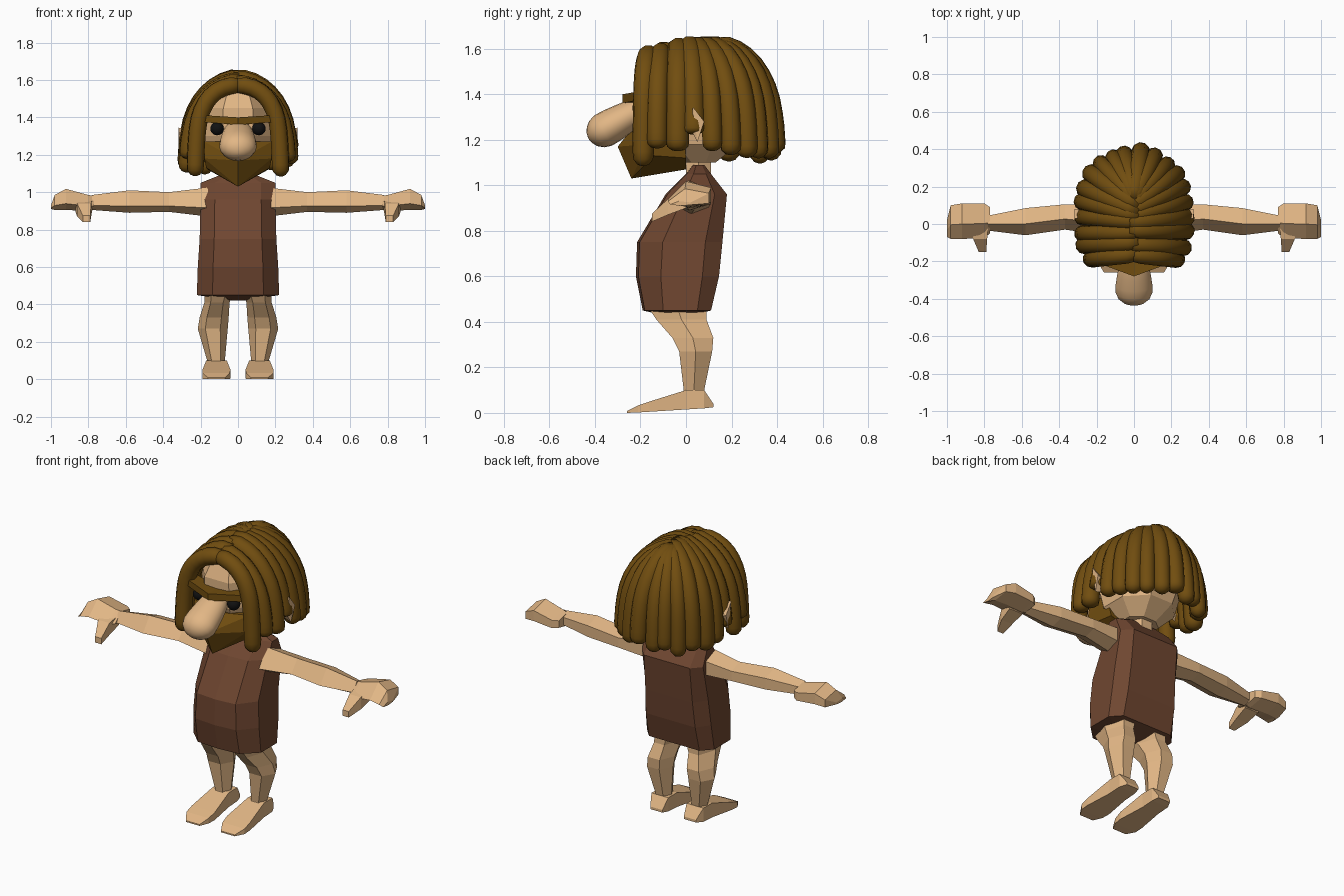
import bpy, bmesh, math, random
from mathutils import Vector

if "Cube" in bpy.data.objects:
    bpy.data.objects.remove(bpy.data.objects["Cube"])

random.seed(4)


def material(name, rgb):
    m = bpy.data.materials.new(name)
    m.diffuse_color = (*rgb, 1)
    m.use_nodes = True
    m.node_tree.nodes["Principled BSDF"].inputs["Base Color"].default_value = m.diffuse_color
    return m


SKIN = material("skin", (0.76, 0.47, 0.235))
HAIR = material("hair brown", (0.165, 0.075, 0.005))
HIDE = material("hide brown", (0.16, 0.062, 0.03))
BLACK = material("eye black", (0.006, 0.006, 0.006))


def finish(name, bm, mat, smooth=False):
    bmesh.ops.recalc_face_normals(bm, faces=bm.faces)
    me = bpy.data.meshes.new(name)
    bm.to_mesh(me)
    bm.free()
    me.materials.append(mat)
    for p in me.polygons:
        p.use_smooth = smooth
    ob = bpy.data.objects.new(name, me)
    bpy.context.collection.objects.link(ob)
    return ob


def loft(name, rings, mat, smooth=False, flip=False):
    """Skin a list of equal-length point rings and cap both ends."""
    bm = bmesh.new()
    s = -1 if flip else 1
    vs = [[bm.verts.new((s * p[0], p[1], p[2])) for p in r] for r in rings]
    n = len(rings[0])
    for a, b in zip(vs, vs[1:]):
        for i in range(n):
            j = (i + 1) % n
            bm.faces.new((a[i], a[j], b[j], b[i]))
    bm.faces.new(vs[0])
    bm.faces.new(vs[-1])
    return finish(name, bm, mat, smooth)


def hull(name, pts, mat, flip=False):
    bm = bmesh.new()
    for p in pts:
        bm.verts.new((-p[0] if flip else p[0], p[1], p[2]))
    res = bmesh.ops.convex_hull(bm, input=bm.verts)
    junk = {g for g in res["geom_interior"] if isinstance(g, bmesh.types.BMVert)}
    bmesh.ops.delete(bm, geom=list(junk), context='VERTS')
    return finish(name, bm, mat)


def ring(axis, pos, a0, a1, b0, b1, n, off=0.0):
    """n-sided section at pos on an axis, filling the box a0..a1, b0..b1."""
    ang = [2 * math.pi * (i + off) / n for i in range(n)]
    ca, sa = max(map(math.cos, ang)), max(map(math.sin, ang))
    out = []
    for t in ang:
        a = (a0 + a1) / 2 + (a1 - a0) / 2 * math.cos(t) / ca
        b = (b0 + b1) / 2 + (b1 - b0) / 2 * math.sin(t) / sa
        out.append({'x': (pos, a, b), 'y': (a, pos, b), 'z': (a, b, pos)}[axis])
    return out


def arm_ring(x, y0, y1, z0, z1):
    """Five-sided arm section with a ridge along the top."""
    return [(x, y0 + (y1 - y0) * u, z0 + (z1 - z0) * v)
            for u, v in ((0.42, 1), (1, 0.75), (1, 0.2), (0.5, 0), (0, 0.3))]


def sweep(name, path, radii, mat, n=10, wide=1.0):
    """Smooth tube along a path that lies in one vertical plane."""
    path = [Vector(p) for p in path]
    d = path[-1] - path[0]
    side = Vector((d.x, d.y, 0)).cross(Vector((0, 0, 1))).normalized()
    rings = []
    for i, (p, r) in enumerate(zip(path, radii)):
        t = (path[min(i + 1, len(path) - 1)] - path[max(i - 1, 0)]).normalized()
        up = side.cross(t)
        rings.append([p + r * (wide * side * math.cos(k * 2 * math.pi / n)
                               + up * math.sin(k * 2 * math.pi / n)) for k in range(n)])
    return loft(name, rings, mat, True)


# Tunic: chamfered box section, wide belly at the front
def tunic_ring(z, w, yf, yb):
    d = yb - yf
    half = [(0.62 * w, yf + 0.03 * d), (w, yf + 0.3 * d), (w, yf + 0.8 * d), (0.75 * w, yb)]
    pts = [(0, yf)] + half + [(0, yb)] + [(-x, y) for x, y in reversed(half)]
    return [(x, y, z) for x, y in pts]


loft("tunic", [tunic_ring(*r) for r in [
    (0.42, 0.03, -0.06, 0.0), (0.45, 0.22, -0.19, 0.11), (0.60, 0.215, -0.22, 0.145),
    (0.75, 0.205, -0.215, 0.16), (0.96, 0.2, -0.09, 0.18), (1.05, 0.2, 0.0, 0.11),
    (1.09, 0.1, 0.03, 0.08)]], HIDE)

# Head and neck
loft("neck", [ring('z', z, -0.07, 0.07, 0.0, 0.11, 6) for z in (1.04, 1.17)], SKIN)
loft("head", [ring('z', z, -w, w, y0, y1, 8, 0.5) for z, w, y0, y1 in [
    (1.1, 0.1, -0.02, 0.13), (1.18, 0.18, -0.15, 0.23), (1.30, 0.2, -0.2, 0.29),
    (1.45, 0.19, -0.2, 0.27), (1.56, 0.12, -0.155, 0.17)]], SKIN)

# Beard and brow
beard = [(0, -0.30, 1.17), (0, -0.24, 1.03), (0, 0.0, 1.07), (0, -0.22, 1.27)]
for s in (-1, 1):
    beard += [(s * 0.18, -0.15, 1.27), (s * 0.18, -0.17, 1.18), (s * 0.17, -0.14, 1.13),
              (s * 0.18, -0.01, 1.24), (s * 0.16, 0.0, 1.12)]
hull("beard", beard, HAIR)
loft("brow", [ring('x', *r, 4, 0.5) for r in [
    (-0.19, -0.21, -0.13, 1.375, 1.412), (0, -0.28, -0.18, 1.36, 1.4),
    (0.19, -0.21, -0.13, 1.375, 1.412)]], HAIR)

# Nose: rounded, drooping forward
a, b = Vector((0, -0.17, 1.35)), Vector((0, -0.428, 1.205))
ts = [0, 0.06, 0.2, 0.4, 0.6, 0.75, 0.86, 0.94, 0.985, 1]
rs = [0.035, 0.05, 0.062, 0.07, 0.076, 0.077, 0.067, 0.048, 0.025, 0.006]
sweep("nose", [a.lerp(b, t) for t in ts], rs, SKIN, 20, 1.29)

# Paired parts: eyes, ears, arms, hands, legs, feet
for flip, tag in ((False, "left"), (True, "right")):
    s = -1 if flip else 1
    bm = bmesh.new()
    bmesh.ops.create_uvsphere(bm, u_segments=16, v_segments=10, radius=0.036)
    bmesh.ops.translate(bm, verts=bm.verts, vec=(s * 0.112, -0.2, 1.34))
    finish(tag + "_eye", bm, BLACK, True)

    hull(tag + "_ear", [(0.19, 0.03, 1.33), (0.318, 0.03, 1.345), (0.318, 0.08, 1.28),
                        (0.312, 0.05, 1.19), (0.3, 0.025, 1.24), (0.19, 0.06, 1.22)], SKIN, flip)

    loft(tag + "_arm", [arm_ring(*r) for r in [
        (0.16, -0.06, 0.10, 0.87, 1.025), (0.37, -0.03, 0.105, 0.895, 1.0),
        (0.58, -0.06, 0.085, 0.89, 1.01), (0.78, -0.035, 0.045, 0.905, 0.985)]], SKIN, flip=flip)

    loft(tag + "_hand", [arm_ring(*r) for r in [
        (0.77, -0.05, 0.09, 0.905, 0.98), (0.80, -0.075, 0.11, 0.9, 0.985),
        (0.92, -0.08, 0.11, 0.905, 1.018), (0.98, -0.08, 0.10, 0.905, 0.985),
        (1.0, -0.07, 0.02, 0.91, 0.93)]], SKIN, flip=flip)

    loft(tag + "_thumb", [ring('y', *r, 4, 0.5) for r in [
        (0.0, 0.78, 0.87, 0.9, 0.96), (-0.08, 0.785, 0.86, 0.87, 0.94),
        (-0.15, 0.79, 0.83, 0.84, 0.875)]], SKIN, flip=flip)

    loft(tag + "_leg", [ring('z', *r, 6) for r in [
        (0.04, 0.07, 0.17, -0.02, 0.09), (0.10, 0.07, 0.165, -0.01, 0.08),
        (0.27, 0.055, 0.215, -0.03, 0.115), (0.33, 0.05, 0.205, -0.06, 0.12),
        (0.41, 0.045, 0.18, -0.13, 0.09), (0.455, 0.03, 0.18, -0.16, 0.09)]], SKIN, flip=flip)

    loft(tag + "_foot", [ring('y', *r, 4, 0.5) for r in [
        (0.12, 0.07, 0.15, 0.025, 0.04), (0.08, 0.06, 0.17, 0.02, 0.10),
        (0.0, 0.06, 0.17, 0.015, 0.10), (-0.16, 0.04, 0.19, 0.005, 0.05),
        (-0.21, 0.045, 0.19, 0.002, 0.033), (-0.26, 0.07, 0.16, 0.0, 0.008)]], SKIN, flip=flip)


# Hair: thick locks arching from the crown; bulge below 1 squares the arch
def lock(name, x, y, end, r, bulge=1.0):
    sy = y * (0.85 if y < 0 else 0.35)
    top = 1.575 + 0.037 * min(1, (sy + 0.15) / 0.15)
    start = Vector((-0.1 * x, sy, 0))
    tip = Vector((x, y, 0))
    prof = [(math.sin(t) ** bulge, 1.25 + (top - 1.25) * math.cos(t) ** bulge)
            for t in (math.radians(10 * k) for k in range(9))]
    z0 = prof[-1][1]
    prof += [(1.0 + 0.04 * k, z0 + (end - z0) * f)
             for k, f in ((0.3, 0.3), (0.6, 0.55), (0.8, 0.75), (0.9, 0.88), (1, 0.97), (1, 1))]
    radii = [0.8 * r] + [r] * 11 + [0.92 * r, 0.55 * r, 0.15 * r]
    sweep(name, [start.lerp(tip, u) + Vector((0, 0, z)) for u, z in prof], radii, HAIR)


tips = [(0.22, -0.18, 1.11), (0.255, -0.12, 1.16), (0.265, -0.045, 1.13), (0.265, 0.03, 1.21),
        (0.265, 0.11, 1.15), (0.25, 0.185, 1.13), (0.22, 0.255, 1.12), (0.17, 0.315, 1.1),
        (0.105, 0.355, 1.12)]
for i, (x, y, end) in enumerate(tips):
    for s in (-1, 1):
        lock(f"hair_lock_{i}_{'left' if s > 0 else 'right'}", s * x, y + random.uniform(-.01, .01),
             end + random.uniform(-0.03, 0.03), 0.047 + random.uniform(-0.003, 0.005),
             0.8 if i == 0 else 0.96)
lock("hair_lock_back_left", 0.035, 0.38, 1.14, 0.05)
lock("hair_lock_back_right", -0.05, 0.365, 1.11, 0.047)
